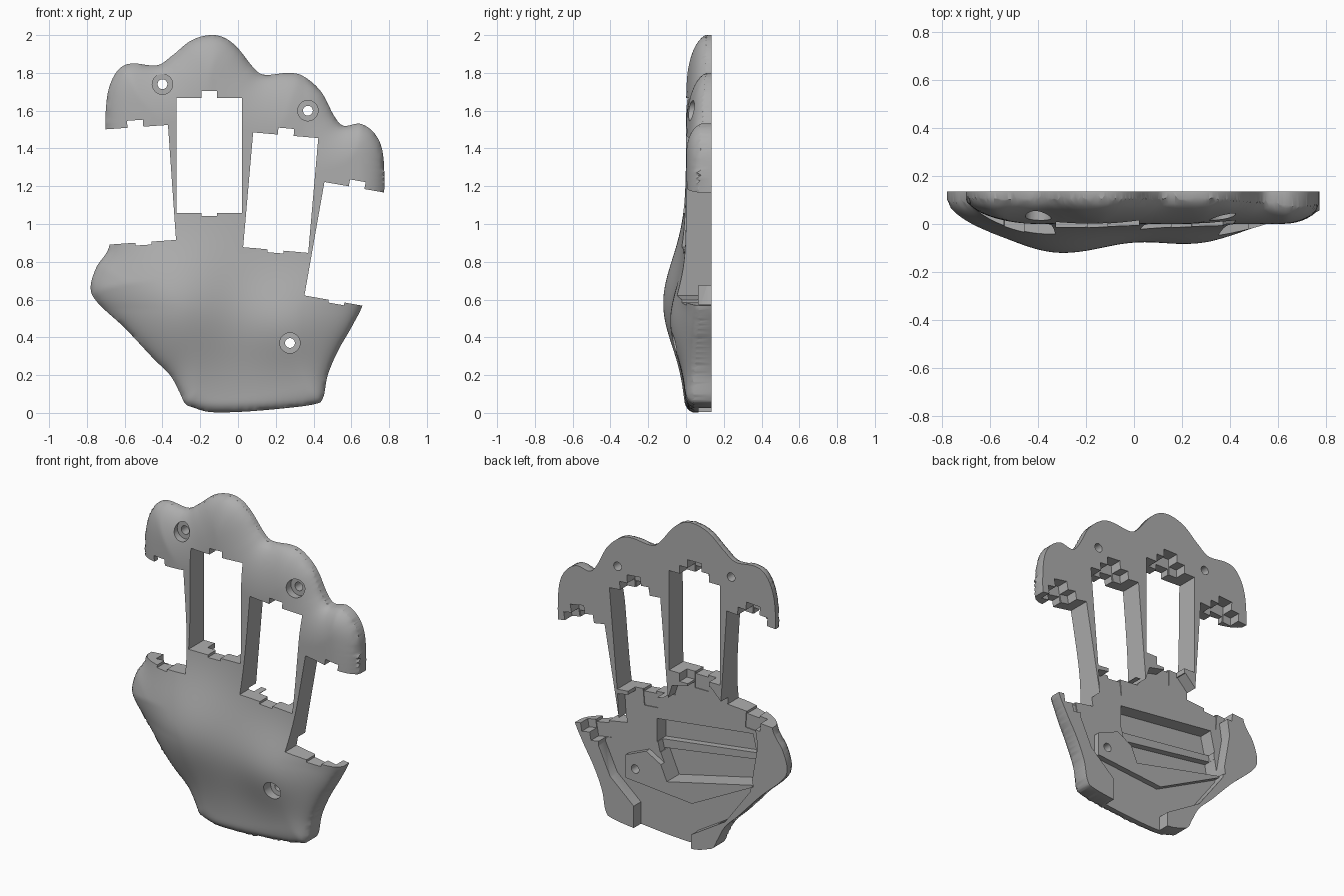
import bpy, bmesh, math
from mathutils import Vector, Matrix
from mathutils.kdtree import KDTree

default = bpy.data.objects.get("Cube")
if default:
    bpy.data.objects.remove(default)

BACK = 0.135      # flat rear plane
RECESS = 0.065    # floor of the rear palm recess

grey = bpy.data.materials.new("matte grey")
grey.use_nodes = True
colour = (0.42, 0.42, 0.42, 1)
grey.diffuse_color = colour
grey.node_tree.nodes["Principled BSDF"].inputs["Base Color"].default_value = colour


def make_object(name, bm):
    bmesh.ops.recalc_face_normals(bm, faces=bm.faces)
    mesh = bpy.data.meshes.new(name)
    bm.to_mesh(mesh)
    bm.free()
    mesh.materials.append(grey)
    obj = bpy.data.objects.new(name, mesh)
    bpy.context.collection.objects.link(obj)
    return obj


def prism(name, points, front, back):
    """Extrude an (x, z) profile along y."""
    bm = bmesh.new()
    face = bm.faces.new([bm.verts.new((x, front, z)) for x, z in points])
    result = bmesh.ops.extrude_face_region(bm, geom=[face])
    for v in result["geom"]:
        if isinstance(v, bmesh.types.BMVert):
            v.co.y = back
    return make_object(name, bm)


def cylinder(name, x, z, radius, front, back):
    ring = [(x + radius * math.cos(math.tau * i / 32), z + radius * math.sin(math.tau * i / 32))
            for i in range(32)]
    return prism(name, ring, front, back)


def combine(target, other, operation="DIFFERENCE"):
    """Apply a boolean and discard the helper."""
    other.hide_render = True
    mod = target.modifiers.new("combine", "BOOLEAN")
    mod.operation = operation
    mod.solver = "MANIFOLD"
    mod.object = other
    bpy.context.view_layer.objects.active = target
    bpy.ops.object.modifier_apply(modifier=mod.name)
    bpy.data.objects.remove(other)


def smooth_loop(points, steps):
    """Closed Catmull-Rom curve through the points."""
    pts = [Vector(p) for p in points]
    out = []
    for i in range(len(pts)):
        a, b, c, d = (pts[(i + k - 1) % len(pts)] for k in range(4))
        for s in range(steps):
            t = s / steps
            out.append(0.5 * (2 * b + (c - a) * t + (2 * a - 5 * b + 4 * c - d) * t ** 2
                              + (3 * b - a - 3 * c + d) * t ** 3))
    return out


# Smooth hand contour, counter-clockwise from the wrist
outline = smooth_loop([
    (-.24, .03), (-.15, .005), (0, .005), (.2, .02), (.4, .045), (.45, .08), (.475, .2),
    (.53, .33), (.61, .47), (.67, .6), (.73, .85), (.77, 1.1), (.77, 1.35), (.73, 1.47),
    (.65, 1.53), (.56, 1.52), (.51, 1.57), (.44, 1.7), (.35, 1.78), (.27, 1.8), (.14, 1.79),
    (.08, 1.83), (0, 1.93), (-.07, 1.985), (-.15, 2), (-.25, 1.97), (-.35, 1.89), (-.43, 1.84),
    (-.56, 1.85), (-.63, 1.82), (-.68, 1.73), (-.7, 1.6), (-.7, 1.4), (-.69, 1.1), (-.68, .89),
    (-.75, .77), (-.78, .66), (-.74, .58), (-.6, .45), (-.45, .29), (-.36, .2), (-.31, .11),
    (-.28, .05)], 10)
tree = KDTree(len(outline))
for i, p in enumerate(outline):
    tree.insert((p.x, p.y, 0), i)
tree.balance()


def edge_distance(x, z):
    q, i, dist = tree.find((x, z, 0))
    along = outline[(i + 1) % len(outline)] - outline[i - 1]
    inside = along.x * (z - q.y) - along.y * (x - q.x) > 0
    return dist if inside else 0


def mound(x, z, cx, cz, sx, sz):
    return math.exp(-((x - cx) / sx) ** 2 - ((z - cz) / sz) ** 2)


def front_height(x, z):
    """Palm mounds plus a rounded rim that tightens at the wrist and outer side."""
    y = -.12 * mound(x, z, -.3, .58, .33, .33) - .075 * mound(x, z, .25, .48, .25, .24)
    blend = min(max((z - .05) / .5, 0), 1)
    side = min(max((x - .35) / .3, 0), 1)
    width = .06 + .25 * blend * (1 - .6 * side)
    depth = .05 + .07 * blend * (1 - .4 * side)
    t = max(0, 1 - edge_distance(x, z) / width)
    return min(y + depth * (1 - math.sqrt(1 - t * t)), BACK - .01)


# Sculpted shell: height field trimmed by the contour
STEP = 0.014
cols, rows = 118, 148
bm = bmesh.new()
grid = []
for j in range(rows):
    z = j * STEP - .03
    grid.append([bm.verts.new((x, front_height(x, z), z))
                 for x in (i * STEP - .822 for i in range(cols))])
faces = [bm.faces.new((grid[j][i], grid[j][i + 1], grid[j + 1][i + 1], grid[j + 1][i]))
         for j in range(rows - 1) for i in range(cols - 1)]
rear = bmesh.ops.extrude_face_region(bm, geom=faces)
for v in rear["geom"]:
    if isinstance(v, bmesh.types.BMVert):
        v.co.y = BACK
shell = make_object("hand_plate", bm)
combine(shell, prism("contour", [tuple(p) for p in outline], -.5, .5), "INTERSECT")

# Rear palm recess, open at the wrist
combine(shell, prism("recess", [
    (-.13, -.1), (.26, -.1), (.26, .16), (.42, .3), (.5, .47), (.48, .64), (.36, .66), (.37, .82),
    (.03, .88), (0, .97), (-.26, 1.03), (-.34, .95), (-.56, .88), (-.58, .75), (-.53, .46),
    (-.36, .23), (-.13, .09)], RECESS, .5))

# Raised pad around the lower screw
combine(shell, prism("pad", [
    (.34, .3), (-.11, .26), (-.56, .49), (.06, .42), (.2, .5), (.34, .44)],
    RECESS - .03, RECESS + .035), "UNION")

# Stepped slot in the palm
for points, floor in (
        ([(.15, .7), (-.5, .78), (-.53, .65), (.15, .56)], -.02),
        ([(.15, .58), (-.52, .67), (-.53, .6), (.13, .5)], .02),
        ([(.13, .51), (-.53, .61), (-.55, .49), (.06, .35)], -.02)):
    combine(shell, prism("slot", points, floor, .5))


# Finger openings: centre x, centre z, tilt, left and right reach
HALF, LENGTH, NOTCH = .173, .305, .042
for cx, cz, tilt, left, right in (
        (-.522, 1.208, 4, .5, HALF), (-.152, 1.363, 0, HALF, HALF),
        (.226, 1.166, -5, HALF, HALF), (.575, .892, -10, HALF, .5)):
    turn = Matrix.Rotation(math.radians(tilt), 2)

    def place(points):
        return [tuple(turn @ Vector(p) + Vector((cx, cz))) for p in points]

    top, low = LENGTH + .037, -LENGTH - .015
    combine(shell, prism("opening", place([
        (-left, -LENGTH), (-NOTCH, -LENGTH), (-NOTCH, low), (NOTCH, low), (NOTCH, -LENGTH),
        (right, -LENGTH), (right, LENGTH), (NOTCH, LENGTH), (NOTCH, top), (-NOTCH, top),
        (-NOTCH, LENGTH), (-left, LENGTH)]), -.5, .5))
    # Rear hinge pockets above and below
    for sign in (1, -1):
        for half, reach in ((.1, .05), (.046, .1)):
            a, b = sign * (LENGTH - .05), sign * (LENGTH + reach)
            combine(shell, prism("pocket", place([(-half, a), (half, a), (half, b), (-half, b)]),
                                 RECESS - .005 * (half < .1), .5))

# Countersunk screw holes: x, z, seat depth
for x, z, seat in ((-.4, 1.74, .06), (.37, 1.6, .06), (.275, .37, 0)):
    combine(shell, cylinder("seat", x, z, .054, -.5, seat))
    combine(shell, cylinder("hole", x, z, .026, -.5, .5))

bpy.ops.object.select_all(action="DESELECT")
shell.select_set(True)
bpy.context.view_layer.objects.active = shell
bpy.ops.object.shade_smooth_by_angle(angle=math.radians(35))
